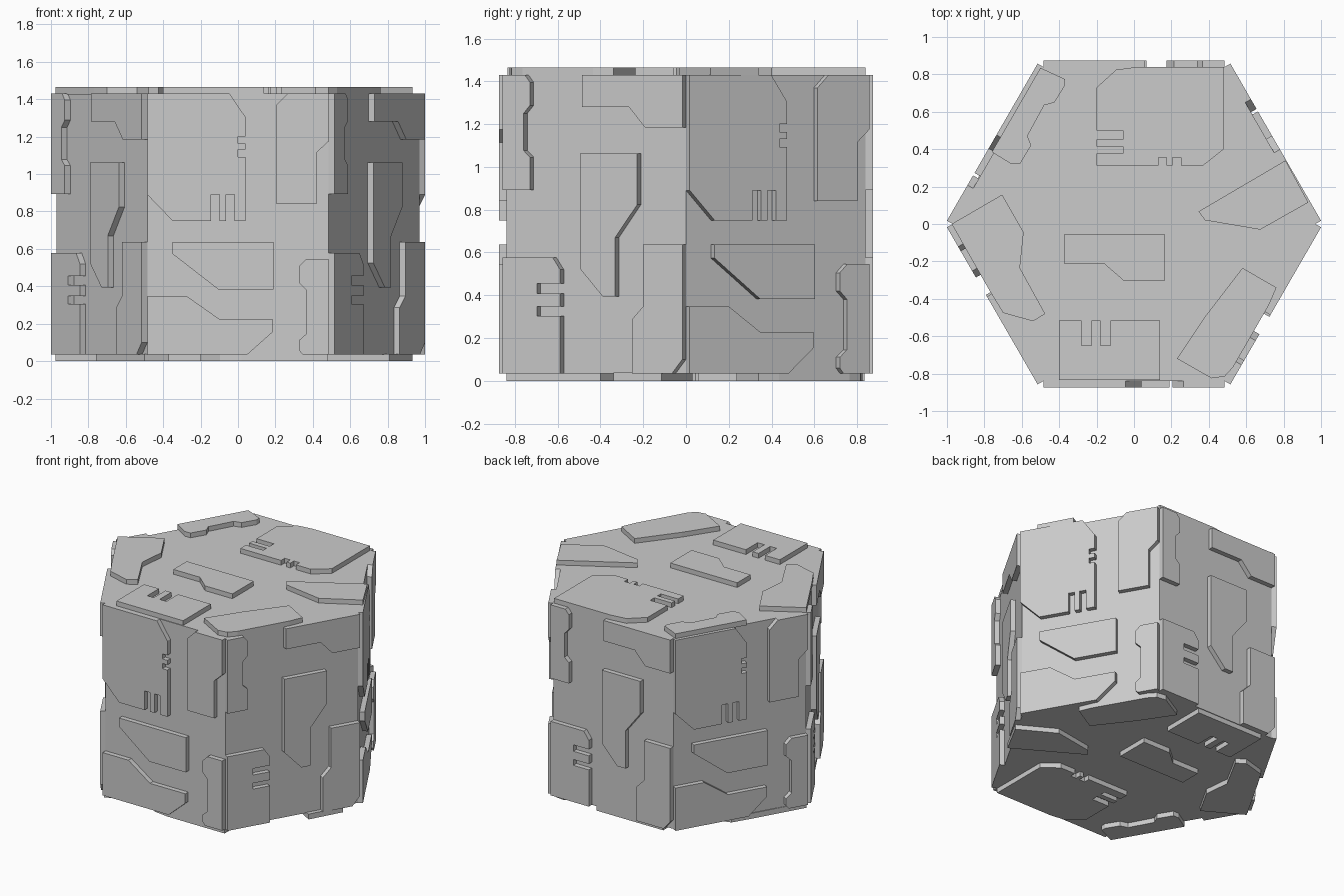
import bpy, bmesh, math
from mathutils import Matrix

R = 0.97                          # core corner radius
AP = R * math.cos(math.pi / 6)    # core centre-to-face distance
T = 0.035                         # panel thickness
HW = R / 2                        # half width of a side face
LO, HI = T, 1.43                  # core bottom and top
SINK = 0.004                      # panel overlap into the core


def prism(name, pts, z0, z1, mat=Matrix()):
    """Extrude an outline between two heights, then place it."""
    bm = bmesh.new()
    face = bm.faces.new([bm.verts.new((x, y, z0)) for x, y in pts])
    ext = bmesh.ops.extrude_face_region(bm, geom=[face])
    for v in ext["geom"]:
        if isinstance(v, bmesh.types.BMVert):
            v.co.z = z1
    bmesh.ops.recalc_face_normals(bm, faces=bm.faces)
    bm.transform(mat)
    me = bpy.data.meshes.new(name)
    bm.to_mesh(me)
    bm.free()
    ob = bpy.data.objects.new(name, me)
    bpy.context.collection.objects.link(ob)
    return ob


def slots_h(edge, deep, *spans):
    """Slots cut sideways from a vertical edge."""
    return [p for a, b in spans for p in ((edge, a), (deep, a), (deep, b), (edge, b))]


def slots_v(edge, deep, *spans):
    """Slots cut up or down from a horizontal edge."""
    return [(y, x) for x, y in slots_h(edge, deep, *spans)]


# Core hexagonal prism
hexagon = [(R * math.cos(math.radians(60 * i)), R * math.sin(math.radians(60 * i))) for i in range(6)]
prism("core", hexagon, LO, HI)

# Side face pattern A (across, height)
a_notched = [(-HW, HI), (-0.045, HI), (0.04, 1.305),
             *slots_h(0.04, 0.0, (1.2, 1.163), (1.13, 1.092)), (0.04, 0.75),
             *slots_v(0.75, 0.89, (-0.02, -0.065), (-0.1, -0.145)),
             (-0.35, 0.75), (-HW, 0.89)]
a_upper = [(0.205, 0.84), (0.205, 1.37), (0.265, HI), (HW, HI), (HW, 1.175), (0.42, 1.115), (0.42, 0.84)]
a_middle = [(-0.35, 0.637), (0.19, 0.637), (0.19, 0.383), (-0.105, 0.383), (-0.35, 0.573)]
a_lower = [(-HW, 0.348), (-0.275, 0.348), (-0.1, 0.225), (0.185, 0.225), (0.185, 0.155), (0.05, LO), (-HW, LO)]
a_corner = [(HW, 0.545), (0.365, 0.545), (0.325, 0.505), (0.325, 0.42), (0.365, 0.38), (0.365, 0.145),
            (0.325, 0.11), (0.325, 0.06), (0.345, LO), (HW, LO)]

# Side face pattern B
b_corner = [(-HW, HI), (-0.365, HI), (-0.337, 1.395), (-0.337, 1.288), (-0.372, 1.25), (-0.372, 1.077),
            (-0.337, 1.045), (-0.337, 0.893), (-HW, 0.893)]
b_upper = [(-0.057, HI), (HW, HI), (HW, 1.185), (0.283, 1.185), (0.197, 1.28), (-0.057, 1.28)]
b_middle = [(-0.068, 1.063), (0.242, 1.063), (0.242, 0.824), (0.123, 0.67), (0.123, 0.393),
            (0.056, 0.393), (-0.068, 0.525)]
b_notched = [(-HW, 0.577), (-0.215, 0.577), (-0.175, 0.52),
             *slots_h(-0.175, -0.3, (0.454, 0.407), (0.347, 0.304)), (-0.175, LO), (-HW, LO)]
b_lower = [(0.273, 0.637), (HW, 0.637), (HW, 0.1), (0.43, LO), (0.213, LO), (0.213, 0.286), (0.273, 0.347)]

side_a = {"notched": a_notched, "upper": a_upper, "middle": a_middle, "lower": a_lower, "corner": a_corner}
side_b = {"notched": b_notched, "upper": b_upper, "middle": b_middle, "lower": b_lower, "corner": b_corner}

# Patterns A and B alternate around the six sides, starting at the front
for i in range(6):
    place = Matrix.Rotation(math.radians(60 * i), 4, "Z") @ Matrix.Rotation(math.pi / 2, 4, "X")
    for part, pts in (side_b if i % 2 else side_a).items():
        prism(f"side_{i + 1}_{part}_panel", pts, AP - SINK, AP + T, place)

# Top pattern
t_back = [(-0.2, 0.73), (-0.095, 0.825), (0.02, AP), (0.48, AP), (0.48, 0.4), (0.37, 0.313),
          *slots_v(0.313, 0.355, (0.25, 0.205), (0.175, 0.13)), (-0.2, 0.313),
          *slots_h(-0.2, -0.06, (0.377, 0.414), (0.452, 0.5))]
t_right = [(0.345, 0.067), (0.81, 0.34), (0.932, 0.115), (0.675, -0.03), (0.38, 0.02)]
t_front_right = [(0.58, -0.235), (0.762, -0.34), (0.72, -0.435), (0.53, -0.765), (0.485, -0.815),
                 (0.415, -0.825), (0.23, -0.72), (0.38, -0.495)]
t_front = [(-0.4, -0.515), *slots_v(-0.515, -0.65, (-0.28, -0.227), (-0.18, -0.125)),
           (0.14, -0.515), (0.14, -0.835), (-0.4, -0.835)]
t_middle = [(-0.375, -0.057), (0.167, -0.057), (0.167, -0.303), (-0.055, -0.303), (-0.16, -0.212), (-0.375, -0.212)]
t_left = [(-0.975, 0.0), (-0.705, 0.157), (-0.59, -0.045), (-0.61, -0.235), (-0.475, -0.48),
          (-0.54, -0.52), (-0.7, -0.475), (-0.77, -0.36)]
t_back_left = [(-0.5, 0.835), (-0.37, 0.775), (-0.37, 0.74), (-0.425, 0.65), (-0.48, 0.635), (-0.57, 0.47),
               (-0.55, 0.42), (-0.61, 0.32), (-0.655, 0.32), (-0.76, 0.385)]

ends = {"back": t_back, "right": t_right, "front_right": t_front_right, "front": t_front,
        "middle": t_middle, "left": t_left, "back_left": t_back_left}

# The bottom is the top turned over about the x axis
flip = Matrix.Translation((0, 0, HI + T)) @ Matrix.Rotation(math.pi, 4, "X")
for part, pts in ends.items():
    prism(f"top_{part}_panel", pts, HI - SINK, HI + T)
    prism(f"bottom_{part}_panel", pts, HI - SINK, HI + T, flip)
